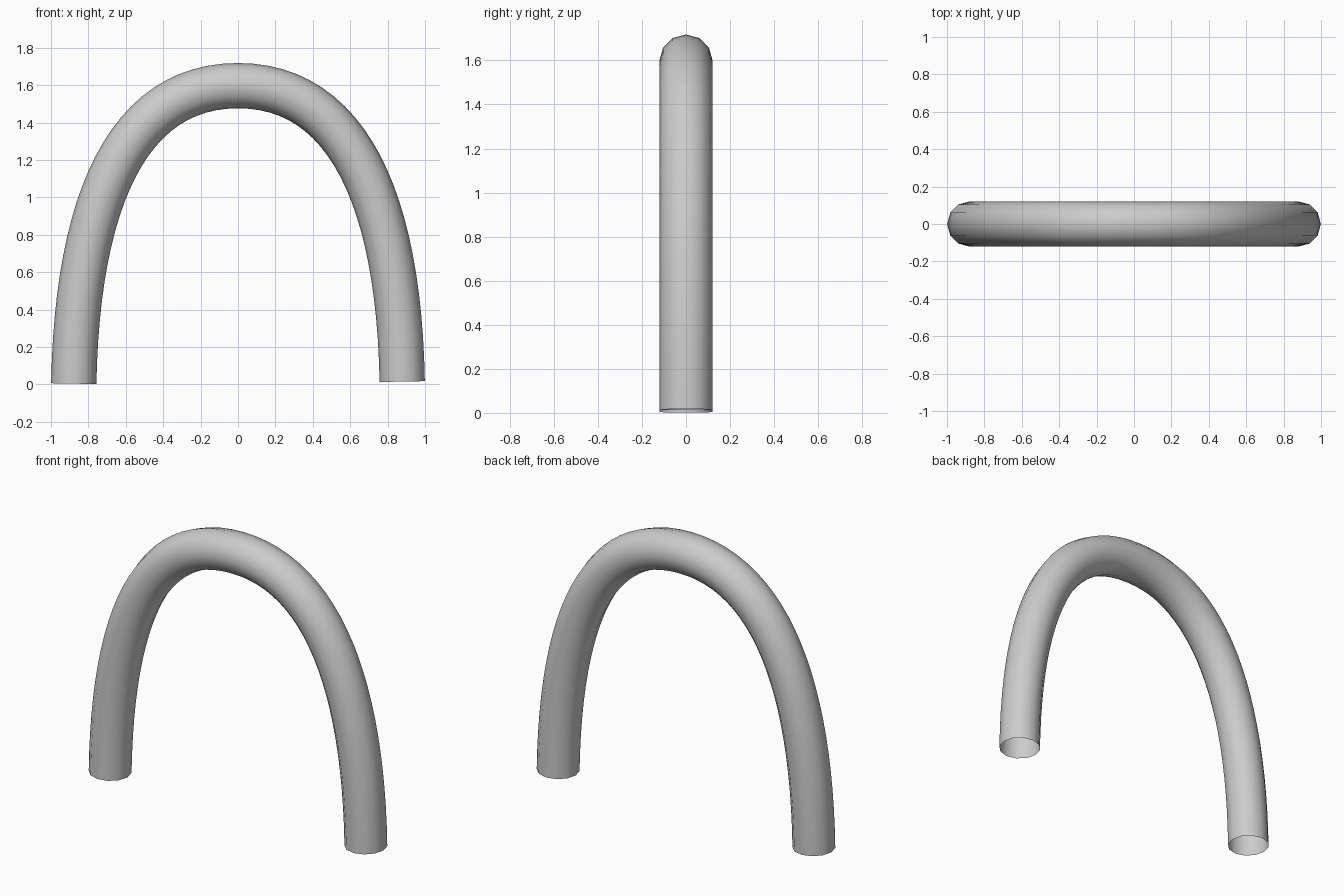
import bpy

if "Cube" in bpy.data.objects:
    bpy.data.objects.remove(bpy.data.objects["Cube"])

# Centre line of the arch: position, left handle, right handle (x, z)
path = [
    ((-0.878, 0.004), (-0.90, -0.50), (-0.86, 0.98)),
    ((0.0, 1.597), (-0.59, 1.597), (0.59, 1.597)),
    ((0.878, 0.015), (0.86, 0.98), (0.90, -0.50)),
]

# Open-ended round tube, 12 sides
curve = bpy.data.curves.new("arch_tube", 'CURVE')
curve.dimensions = '3D'
curve.fill_mode = 'FULL'
curve.bevel_depth = 0.121
curve.bevel_resolution = 4
curve.use_fill_caps = False
curve.resolution_u = 24

spline = curve.splines.new('BEZIER')
spline.bezier_points.add(len(path) - 1)
for point, (co, left, right) in zip(spline.bezier_points, path):
    point.handle_left_type = point.handle_right_type = 'FREE'
    point.co = (co[0], 0, co[1])
    point.handle_left = (left[0], 0, left[1])
    point.handle_right = (right[0], 0, right[1])

tube = bpy.data.objects.new("arch_tube", curve)
bpy.context.collection.objects.link(tube)

# Turn into a smooth-shaded mesh
bpy.context.view_layer.objects.active = tube
tube.select_set(True)
bpy.ops.object.convert(target='MESH')
bpy.ops.object.shade_smooth()
